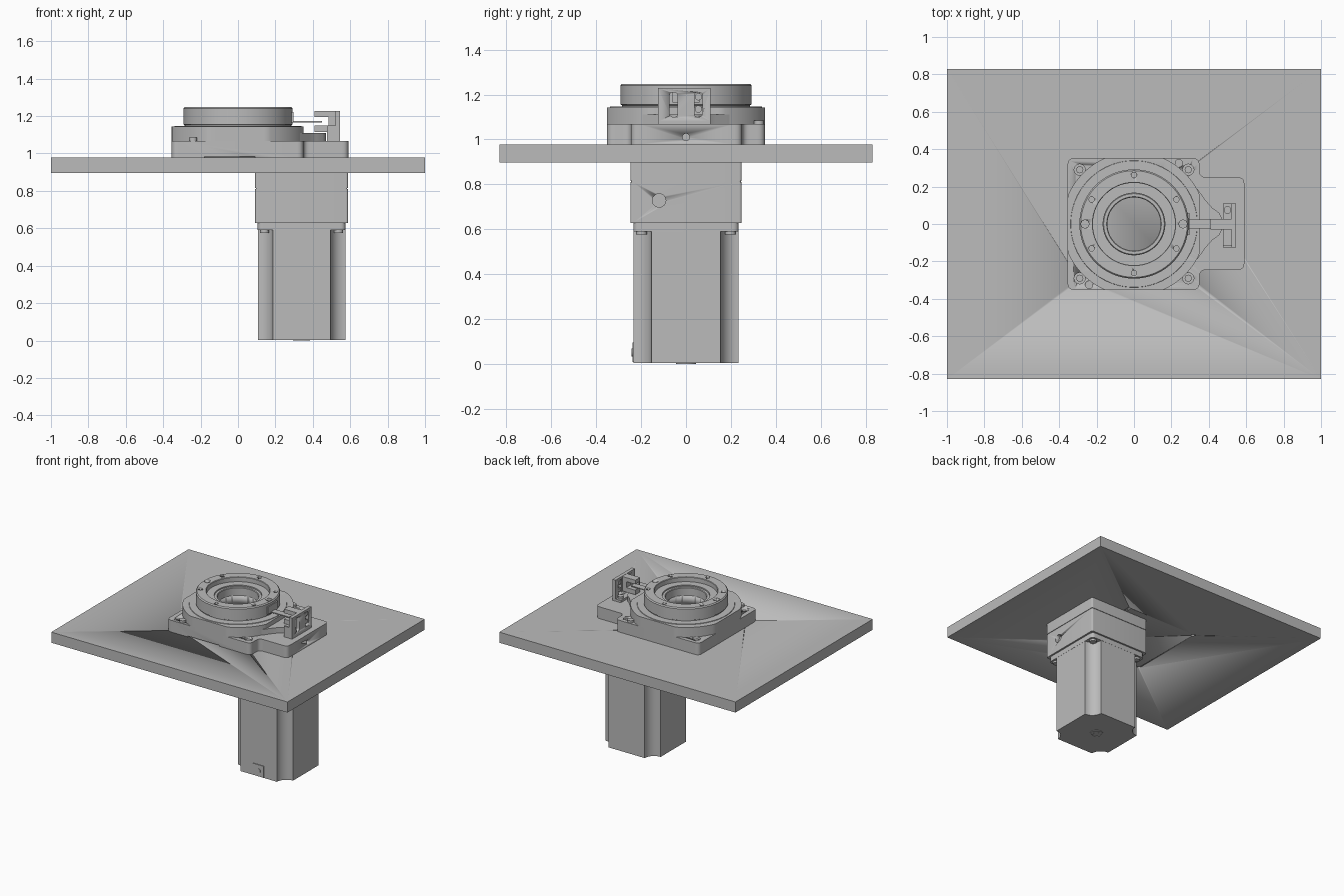
import bpy, bmesh, math
from mathutils import Vector, Matrix

if "Cube" in bpy.data.objects:
    bpy.data.objects.remove(bpy.data.objects["Cube"], do_unlink=True)

grey = bpy.data.materials.new("machined grey")
grey.use_nodes = True
GREY = (0.5, 0.5, 0.5, 1)
grey.diffuse_color = GREY
grey.node_tree.nodes["Principled BSDF"].inputs["Base Color"].default_value = GREY


def finish(name, bm):
    bmesh.ops.recalc_face_normals(bm, faces=bm.faces)
    mesh = bpy.data.meshes.new(name)
    bm.to_mesh(mesh)
    bm.free()
    mesh.materials.append(grey)
    ob = bpy.data.objects.new(name, mesh)
    bpy.context.collection.objects.link(ob)
    bpy.ops.object.select_all(action="DESELECT")
    bpy.context.view_layer.objects.active = ob
    ob.select_set(True)
    bpy.ops.object.shade_smooth_by_angle(angle=math.radians(30))
    return ob


def prism(name, outline, z0, z1):
    bm = bmesh.new()
    face = bm.faces.new([bm.verts.new((x, y, z0)) for x, y in outline])
    new = bmesh.ops.extrude_face_region(bm, geom=[face])["geom"]
    bmesh.ops.translate(bm, vec=(0, 0, z1 - z0),
                        verts=[v for v in new if isinstance(v, bmesh.types.BMVert)])
    return finish(name, bm)


def rounded(corners, radius, steps=5):
    # Replace each corner of an outline with a short curve
    pts, n = [Vector(c) for c in corners], len(corners)
    out = []
    for i, p in enumerate(pts):
        a = p + (pts[i - 1] - p).normalized() * radius
        b = p + (pts[(i + 1) % n] - p).normalized() * radius
        for k in range(steps + 1):
            t = k / steps
            out.append(a * (1 - t) ** 2 + p * 2 * t * (1 - t) + b * t * t)
    return out


def rect(x0, x1, y0, y1):
    return [(x0, y0), (x1, y0), (x1, y1), (x0, y1)]


def box(name, x0, x1, y0, y1, z0, z1):
    return prism(name, rect(x0, x1, y0, y1), z0, z1)


def rod(name, centre, radius, depth, axis="Z", sides=24):
    bm = bmesh.new()
    turn = {"X": Matrix.Rotation(math.pi / 2, 4, "Y"),
            "Y": Matrix.Rotation(math.pi / 2, 4, "X"), "Z": Matrix()}[axis]
    bmesh.ops.create_cone(bm, cap_ends=True, segments=sides, radius1=radius,
                          radius2=radius, depth=depth,
                          matrix=Matrix.Translation(centre) @ turn)
    return finish(name, bm)


def lathe(name, profile, steps=96):
    bm = bmesh.new()
    verts = [bm.verts.new((r, 0, z)) for r, z in profile]
    edges = [bm.edges.new((v, verts[i - 1])) for i, v in enumerate(verts)]
    bmesh.ops.spin(bm, geom=verts + edges, cent=(0, 0, 0), axis=(0, 0, 1),
                   angle=math.tau, steps=steps)
    bmesh.ops.remove_doubles(bm, verts=bm.verts, dist=0.0001)
    return finish(name, bm)


def cut(target, *cutters):
    for c in cutters:
        mod = target.modifiers.new("cut", "BOOLEAN")
        mod.operation, mod.solver, mod.object = "DIFFERENCE", "EXACT", c
        bpy.context.view_layer.objects.active = target
        bpy.ops.object.modifier_apply(modifier=mod.name)
        bpy.data.objects.remove(c, do_unlink=True)


CORNERS = [(sx, sy) for sx in (-1, 1) for sy in (-1, 1)]
MX = 0.34  # motor axis

# Mounting plate with small bolt holes
plate = box("mounting_plate", -1, 1, -0.83, 0.83, 0.897, 0.978)
cut(plate, *[rod("bolt_cut", (sx * 0.29, sy * 0.29, 0.94), 0.012, 0.2) for sx, sy in CORNERS])

# Lower housing: square base with an extension over the motor
outline = [(-0.355, -0.352), (0.35, -0.352), (0.35, -0.245), (0.59, -0.245),
           (0.59, 0.25), (0.35, 0.25), (0.35, 0.352), (-0.355, 0.352)]
base = prism("housing_base", rounded(outline, 0.035), 0.978, 1.068)
cut(base, rod("bore_cut", (0, 0, 1), 0.142, 0.3, sides=96),
    rod("port_cut", (0.59, 0, 1.01), 0.016, 0.06, "X"),
    box("relief_cut", -0.18, 0.09, -0.4, -0.33, 0.97, 0.985),
    *[rod("counterbore", (sx * 0.29, sy * 0.29, 1.07), 0.03, 0.08) for sx, sy in CORNERS])
for sx, sy in CORNERS:
    rod("corner_bolt", (sx * 0.29, sy * 0.29, 1.04), 0.019, 0.03)

# Upper housing: disc trimmed flat on four sides
trimmed = []
for i in range(120):
    a = math.tau * i / 120
    trimmed.append((max(-0.355, min(0.35, 0.385 * math.cos(a))),
                    max(-0.352, min(0.352, 0.385 * math.sin(a)))))
body = prism("housing_body", trimmed, 1.068, 1.143)
cut(body, rod("bore_cut", (0, 0, 1.1), 0.142, 0.3, sides=96))
lathe("scale_ring", [(0.28, 1.14), (0.34, 1.14), (0.338, 1.147), (0.28, 1.147)])

# Curved neck between body and motor extension
neck = [(0.3, 0.23), (0.345, 0.18), (0.38, 0.13), (0.42, 0.085), (0.455, 0.06), (0.47, 0.03)]
prism("housing_neck", neck + [(x, -y) for x, y in reversed(neck)], 1.067, 1.11)
for s in (-1, 1):
    rod("locating_pin", (0.24 * s, 0.325 * s, 1.075), 0.022, 0.02)

# Rotating table with stepped recess and bolt circle
table = lathe("rotary_table", [
    (0.165, 1.14), (0.285, 1.14), (0.285, 1.152), (0.292, 1.156), (0.292, 1.24),
    (0.285, 1.248), (0.223, 1.248), (0.22, 1.245), (0.22, 1.212), (0.165, 1.212)])
holes = [(a, 0.014) for a in (30, 90, 150, 210, 270, 330)] + [(0, 0.021), (180, 0.021)]
cut(table, *[rod("hole_cut", (0.262 * math.cos(math.radians(a)),
                              0.262 * math.sin(math.radians(a)), 1.25), r, 0.07)
             for a, r in holes])
lathe("inner_bearing_ring", [(0.142, 1.0), (0.166, 1.0), (0.166, 1.2),
                             (0.162, 1.205), (0.146, 1.205), (0.142, 1.2)])

# Origin flag on the table
box("flag_mount", 0.28, 0.297, -0.06, 0.06, 1.165, 1.222)
box("origin_flag", 0.28, 0.45, -0.024, 0.024, 1.166, 1.173)

# Fork sensor and its slotted bracket
box("sensor_body", 0.485, 0.522, -0.03, 0.028, 1.115, 1.226)
box("sensor_lower_arm", 0.41, 0.49, -0.03, 0.028, 1.115, 1.15)
box("sensor_upper_arm", 0.41, 0.49, -0.03, 0.028, 1.195, 1.226)
bracket = box("sensor_bracket", 0.52, 0.546, -0.125, 0.11, 1.08, 1.228)
for y in (-0.055, 0.055):
    slot = prism("slot_cut", rounded(rect(1.1, 1.21, y - 0.018, y + 0.018), 0.0175), 0.5, 0.6)
    slot.data.transform(Matrix(((0, 0, 1, 0), (0, 1, 0, 0), (1, 0, 0, 0), (0, 0, 0, 1))))
    slot.data.flip_normals()
    cut(bracket, slot)
for z in (1.135, 1.19):
    rod("bracket_screw", (0.531, 0.055, z), 0.016, 0.02, "X")
box("bracket_side", 0.475, 0.53, -0.125, -0.112, 1.08, 1.15)
box("bracket_foot", 0.475, 0.546, -0.125, 0.11, 1.066, 1.084)
rod("foot_screw", (0.5, 0.075, 1.09), 0.02, 0.025)

# Gearbox under the plate
square = rect(MX - 0.248, MX + 0.248, -0.248, 0.248)
prism("gearbox_flange", rounded(square, 0.012), 0.815, 0.9)
inner = rect(MX - 0.244, MX + 0.244, -0.244, 0.244)
prism("gearbox_seam", rounded(inner, 0.012), 0.808, 0.816)
gearbox = prism("gearbox", rounded(square, 0.012), 0.628, 0.81)
cut(gearbox, rod("access_cut", (MX + 0.248, -0.12, 0.728), 0.03, 0.06, "X"))

# Motor: square body with scooped corners, flange and fixings
scooped = []
for q in range(4):
    turn = Matrix.Rotation(q * math.pi / 2, 2)
    for k in range(9):
        a = -math.pi / 2 - k * math.pi / 16
        p = turn @ Vector((0.234 + 0.08 * math.cos(a), 0.234 + 0.08 * math.sin(a)))
        scooped.append((p.x + MX, p.y))
prism("motor_body", scooped, 0.004, 0.592)
flange = rect(MX - 0.235, MX + 0.235, -0.235, 0.235)
prism("motor_flange", rounded(flange, 0.03), 0.59, 0.63)
for sx, sy in CORNERS:
    rod("motor_bolt", (MX + sx * 0.198, sy * 0.198, 0.586), 0.024, 0.02)
box("plug_plate", MX - 0.045, MX + 0.045, -0.239, -0.23, 0.008, 0.095)
rod("motor_plug", (MX, -0.238, 0.05), 0.018, 0.01, "Y")
lathe_ring = lathe("motor_end_ring", [(0.035, 0.0), (0.045, 0.0), (0.045, 0.006), (0.035, 0.006)], 32)
lathe_ring.location.x = MX
rod("motor_end_cap", (MX, 0, 0.004), 0.02, 0.006)
